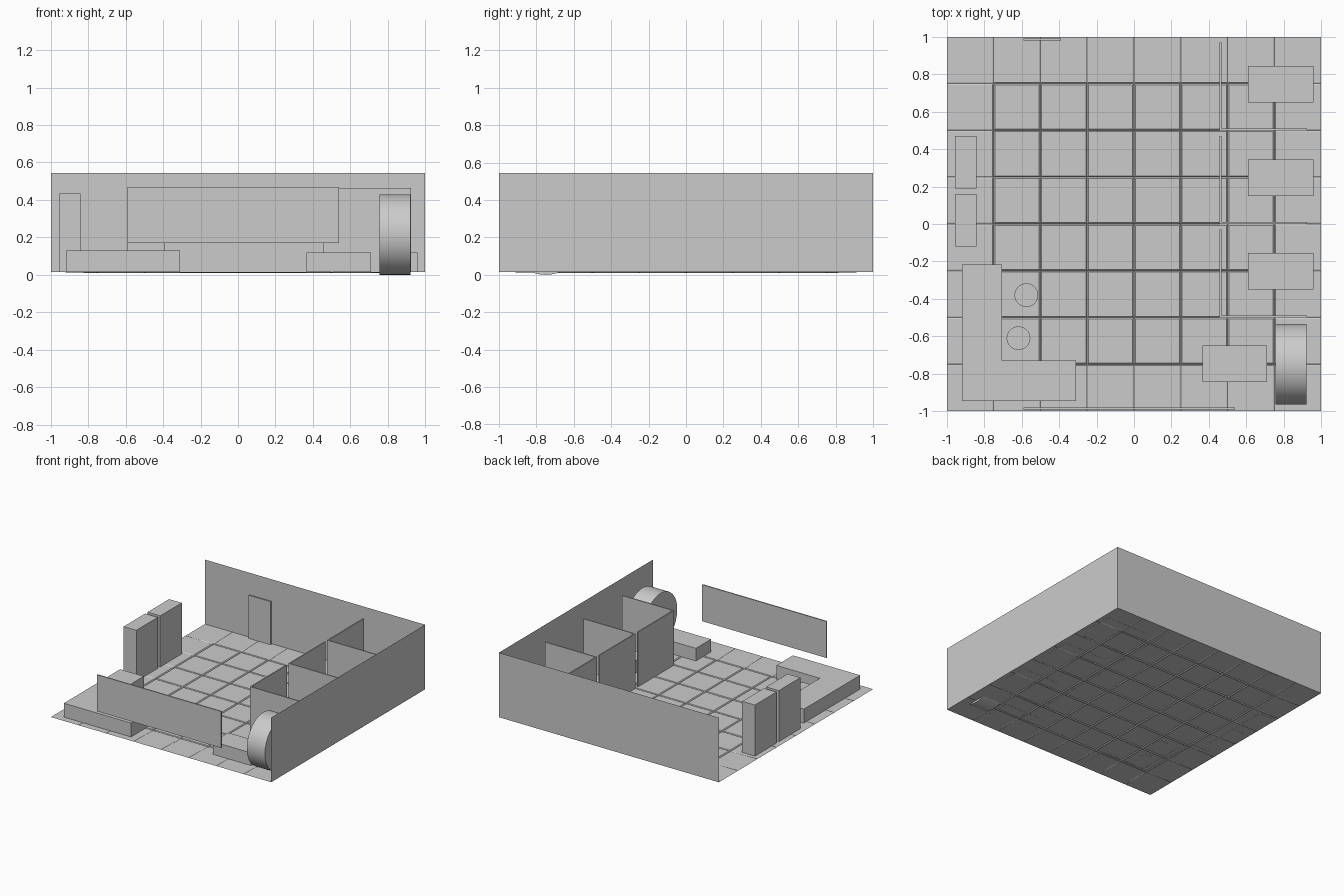
import bpy, bmesh, math

if "Cube" in bpy.data.objects:
    bpy.data.objects.remove(bpy.data.objects["Cube"])

FLOOR = 0.015


def finish(name, bm):
    me = bpy.data.meshes.new(name)
    bm.to_mesh(me)
    bm.free()
    ob = bpy.data.objects.new(name, me)
    bpy.context.collection.objects.link(ob)
    return ob


def prism(name, outline, z0, z1):
    """Extrude a counter-clockwise floor-plan outline from z0 to z1."""
    bm = bmesh.new()
    face = bm.faces.new([bm.verts.new((x, y, z0)) for x, y in outline])
    ext = bmesh.ops.extrude_face_region(bm, geom=[face], use_keep_orig=True)
    verts = [g for g in ext["geom"] if isinstance(g, bmesh.types.BMVert)]
    bmesh.ops.translate(bm, verts=verts, vec=(0, 0, z1 - z0))
    bmesh.ops.recalc_face_normals(bm, faces=bm.faces)
    return finish(name, bm)


def box(name, x0, x1, y0, y1, z0, z1):
    return prism(name, [(x0, y0), (x1, y0), (x1, y1), (x0, y1)], z0, z1)


def cylinder(name, centre, radius, depth, rotation=(0, 0, 0)):
    bpy.ops.mesh.primitive_cylinder_add(vertices=64, radius=radius, depth=depth,
                                        location=centre, rotation=rotation)
    ob = bpy.context.object
    ob.name = name
    bpy.ops.object.shade_smooth_by_angle()
    return ob


def sheet(name, corners):
    bm = bmesh.new()
    bm.faces.new([bm.verts.new(c) for c in corners])
    return finish(name, bm)


# Tiled floor: one sheet with shallow grooves between the tiles
bm = bmesh.new()
bmesh.ops.create_grid(bm, x_segments=8, y_segments=8, size=1)
bmesh.ops.translate(bm, verts=bm.verts, vec=(0, 0, FLOOR + 0.001))
bmesh.ops.inset_individual(bm, faces=bm.faces[:], thickness=0.01, depth=0)
for v in bm.verts:
    on_line = any(abs(c * 4 - round(c * 4)) < 1e-3 for c in v.co[:2])
    if on_line and max(abs(v.co.x), abs(v.co.y)) < 0.999:
        v.co.z -= 0.007
finish("tiled_floor", bm)

# Back and right walls
TOP = 0.545
sheet("back_wall", [(-1, 1, FLOOR), (1, 1, FLOOR), (1, 1, TOP), (-1, 1, TOP)])
sheet("right_wall", [(1, 1, FLOOR), (1, -1, FLOOR), (1, -1, TOP), (1, 1, TOP)])

# Door and front window panel
box("door", -0.59, -0.39, 0.98, 0.99, FLOOR, 0.37)
box("window_panel", -0.59, 0.54, -0.99, -0.98, 0.17, 0.47)

# Three cubicles: an L-shaped partition and a desk each
for i in range(3):
    y = -0.5 + 0.5 * i
    t = 0.01
    prism(f"cubicle_partition_{i + 1}",
          [(0.457, y), (0.925, y), (0.925, y + t), (0.457 + t, y + t),
           (0.457 + t, y + 0.47), (0.457, y + 0.47)], FLOOR, 0.465)
    box(f"cubicle_desk_{i + 1}", 0.61, 0.96, y + 0.15, y + 0.345, FLOOR, 0.12)

# Front desk and the big wheel beside it
box("front_desk", 0.365, 0.71, -0.845, -0.65, FLOOR, 0.12)
cylinder("wheel", (0.838, -0.75, 0.215), 0.215, 0.165, (0, math.pi / 2, 0))

# Two cabinets on the left
for i, y in enumerate((-0.12, 0.19)):
    box(f"cabinet_{i + 1}", -0.955, -0.84, y, y + 0.28, FLOOR, 0.435)

# Corner sofa and two round stools
prism("corner_sofa",
      [(-0.92, -0.945), (-0.31, -0.945), (-0.31, -0.73), (-0.705, -0.73),
       (-0.705, -0.215), (-0.92, -0.215)], FLOOR, 0.13)
STOOL_H = 0.075
for i, (x, y) in enumerate([(-0.575, -0.38), (-0.617, -0.61)]):
    cylinder(f"stool_{i + 1}", (x, y, FLOOR + STOOL_H / 2), 0.063, STOOL_H)
